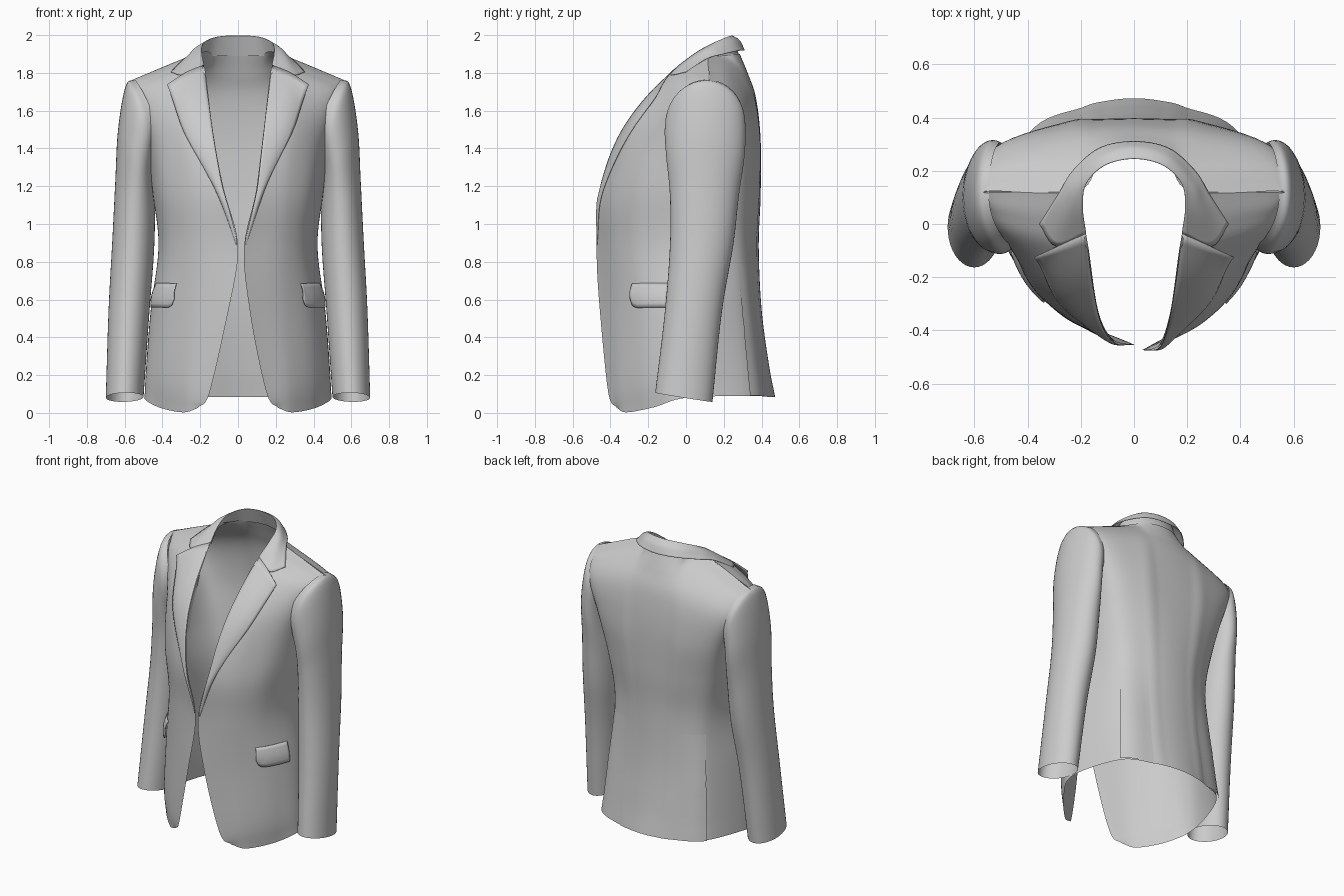
import bpy, math
from mathutils import Vector as V
from mathutils.bvhtree import BVHTree

if "Cube" in bpy.data.objects:
    bpy.data.objects.remove(bpy.data.objects["Cube"])


def spline(pts, n):
    """Smooth curve through pts, n steps per span."""
    p = [V(q) for q in pts]
    p = [p[0] * 2 - p[1]] + p + [p[-1] * 2 - p[-2]]
    out = []
    for i in range(1, len(p) - 2):
        a, b, c, d = p[i - 1:i + 3]
        for k in range(n):
            t = k / n
            out.append(0.5 * (2 * b + (c - a) * t + (2 * a - 5 * b + 4 * c - d) * t * t
                              + (3 * b - a - 3 * c + d) * t ** 3))
    return out + [p[-2].copy()]


def loft(guides, nv, nu):
    """Grid of points: rows run along the guides, columns across them."""
    curves = [spline(g, nv) for g in guides]
    return [spline(row, nu) for row in zip(*curves)]


def flip(p):
    return V((-p[0], p[1], p[2]))


def skew(p):
    """The closing edges of the front sit slightly off centre."""
    w = max(0, -p.y - 0.2) / 0.25 * math.exp(-((p.z - 0.95) / 0.4) ** 2)
    return V((p.x + 0.016 * w, p.y - 0.01 * w * (1 if p.x > 0 else -1), p.z))


def faces_of(rows, cols, loop=False):
    return [(r * cols + c, r * cols + (c + 1) % cols, (r + 1) * cols + (c + 1) % cols, (r + 1) * cols + c)
            for r in range(rows - 1) for c in range(cols if loop else cols - 1)]


def sheet(name, grid, loop=False, thick=0.0):
    verts = [skew(p) for row in grid for p in row]
    me = bpy.data.meshes.new(name)
    me.from_pydata(verts, [], faces_of(len(grid), len(grid[0]), loop))
    ob = bpy.data.objects.new(name, me)
    bpy.context.collection.objects.link(ob)
    me.shade_smooth()
    if thick:
        m = ob.modifiers.new("thickness", 'SOLIDIFY')
        m.thickness, m.offset = thick, 0
    bpy.ops.object.select_all(action='DESELECT')
    bpy.context.view_layer.objects.active = ob
    ob.select_set(True)
    bpy.ops.object.shade_smooth_by_angle(angle=math.radians(50))
    return ob


def pair(name, grid, **kw):
    sheet("right_" + name, grid, **kw)
    sheet("left_" + name, [[flip(p) for p in reversed(row)] for row in grid], **kw)


# Vertical guide curves of the right half, hem to shoulder
front_edge = [(.212, -.366, .026), (.15, -.412, .11), (.055, -.453, .55), (.016, -.463, .88),
              (.085, -.445, 1.18), (.135, -.33, 1.5), (.17, -.095, 1.79), (.19, .01, 1.86), (.205, .12, 1.91)]
front_mid = [(.29, -.315, .003), (.283, -.335, .17), (.255, -.342, .55), (.24, -.355, .88),
             (.27, -.35, 1.18), (.3, -.265, 1.52), (.31, -.1, 1.75), (.315, .01, 1.825), (.32, .12, 1.862)]
front_arm = [(.42, -.17, .03), (.42, -.19, .2), (.403, -.19, .55), (.375, -.2, .88),
             (.405, -.2, 1.18), (.44, -.13, 1.45), (.503, -.03, 1.67), (.53, .05, 1.74), (.548, .12, 1.767)]
side = [(.495, 0, .08), (.485, 0, .25), (.46, .02, .55), (.42, .03, .88),
        (.45, .05, 1.15), (.48, .08, 1.38), (.54, .11, 1.6), (.549, .118, 1.7), (.55, .122, 1.767)]
back_arm = [(.385, .33, .09), (.37, .315, .25), (.35, .29, .55), (.345, .27, .88),
            (.39, .28, 1.15), (.45, .3, 1.4), (.525, .285, 1.6), (.548, .22, 1.715), (.55, .125, 1.767)]
back_mid = [(.2, .435, .085), (.2, .41, .25), (.19, .375, .55), (.19, .36, .88),
            (.22, .375, 1.15), (.25, .385, 1.42), (.26, .35, 1.67), (.24, .25, 1.82), (.21, .125, 1.905)]
back_centre = [(0, .472, .085), (0, .44, .25), (0, .4, .55), (0, .385, .88),
               (0, .395, 1.15), (0, .395, 1.45), (0, .37, 1.67), (0, .33, 1.79), (0, .285, 1.9)]
back_near = [V(a).lerp(V(b), .5) + V((0, (b[1] - a[1]) / 4, 0)) for a, b in zip(back_mid, back_centre)]
back_near[-1] = V((.125, .248, 1.9))

# Body shell: one loft from front edge, round the back, to the other front edge
half = [front_edge, front_mid, front_arm, side, back_arm, back_mid, back_near]
guides = half + [back_centre] + [[flip(p) for p in g] for g in reversed(half)]
NU = 8
body = loft(guides, 6, NU)
sheet("jacket_body", body)
tree = BVHTree.FromPolygons([p for r in body for p in r], faces_of(len(body), len(body[0])))


def drape(p, off):
    """Move a point onto the body and lift it outward."""
    loc, n, _, _ = tree.find_nearest(p)
    if n.dot(loc - V((0, 0.1, loc.z - 0.25))) < 0:
        n = -n
    return loc + n * off


# Lapels: from the roll line to the outer edge, lying on the chest
roll = spline([(.02, -.462, .9), (.06, -.452, 1.09), (.09, -.44, 1.2), (.125, -.375, 1.42),
               (.154, -.24, 1.64), (.18, -.035, 1.84)], 6)
outer = spline([(.026, -.46, .89), (.095, -.43, 1.11), (.17, -.39, 1.27), (.275, -.29, 1.47),
                (.335, -.2, 1.62), (.375, -.125, 1.738)], 6)
lapel = []
for i, (a, b) in enumerate(zip(roll, outer)):
    fade, top = min(1, 0.15 + i / 8), (i / (len(roll) - 1)) ** 5
    lapel.append([drape(a.lerp(b, s / 10), fade * (0.004 + 0.01 * math.sin(math.pi * (0.1 + s / 12))))
                  .lerp(a.lerp(b, s / 10) + V((0, 0, .012 * math.sin(math.pi * s / 10))), top)
                  for s in range(11)])
pair("lapel", lapel, thick=0.003)

# Collar: leaf folded over the neck, and the stand inside it
neck = [(.18, -.035, 1.843), (.192, .06, 1.912), (.18, .15, 1.96), (.11, .22, 1.99), (0, .245, 1.997)]
leaf = [(.292, -.083, 1.79), (.25, .06, 1.895), (.22, .15, 1.935), (.13, .25, 1.965), (0, .285, 1.97)]
fall = [(.355, 0, 1.805), (.285, .11, 1.875), (.23, .2, 1.9), (.13, .285, 1.918), (0, .31, 1.918)]
stand = [(.182, -.03, 1.825), (.205, .08, 1.885), (.195, .17, 1.89), (.125, .248, 1.89), (0, .283, 1.89)]


def whole(g):
    return list(g) + [flip(p) for p in reversed(g[:-1])]


sheet("collar_leaf", loft([whole(neck), whole(leaf), whole(fall)], 8, 6), thick=0.003)
sheet("collar_stand", loft([whole(neck), whole(stand)], 8, 4))

# Sleeves: outer x, outer z, inner x, inner z, front y, back y, inward bow, cuff slope
rings = [(.545, 1.765, .455, 1.36, -.085, .305, .05, 0),
         (.595, 1.73, .455, 1.30, -.112, .315, .03, 0),
         (.635, 1.5, .45, 1.22, -.105, .31, .01, 0),
         (.65, 1.22, .44, 1.08, -.085, .28, 0, 0),
         (.665, .92, .445, .85, -.085, .25, 0, 0),
         (.685, .55, .47, .52, -.112, .19, 0, 0),
         (.70, .08, .50, .085, -.163, .14, 0, .16)]
N = 40
strands = []
for k in range(N):
    c, s = math.cos(2 * math.pi * k / N), math.sin(2 * math.pi * k / N)
    t = (c + 1) / 2
    line = []
    for xo, zo, xi, zi, yf, yb, bow, slope in rings:
        y = (yf + yb) / 2 + s * (yb - yf) / 2
        x = xi + (xo - xi) * t - (bow * s * s if s < 0 else 0)
        line.append((x, y, zi + (zo - zi) * t - slope * s * (yb - yf) / 2))
    strands.append(spline(line, 6))
pair("sleeve", list(zip(*strands)), loop=True)

# Pocket flaps with a rounded lower front corner
flap = []
for i in range(15):
    y = -.283 + .19 * i / 14
    d = max(0, 1 - i / 4)
    low = .555 + .05 * (1 - math.sqrt(1 - d * d))
    flap.append([drape(V((.47 + .5 * y, y, .685 + (low - .685) * j / 6)), 0.004 + 0.018 * math.sin(j / 6 * 2.2))
                 for j in range(7)])
pair("pocket_flap", flap, thick=0.004)

# Side vents at the back: the back panel overlaps the side panel
col = 4 * NU
vent = []
for r in range(17):
    lift = 0.014 * min(1, (16 - r) / 6)
    vent.append([drape(body[r][col + c], lift * (1 - c / 8) + 0.001) for c in range(9)])
pair("back_vent", vent)
